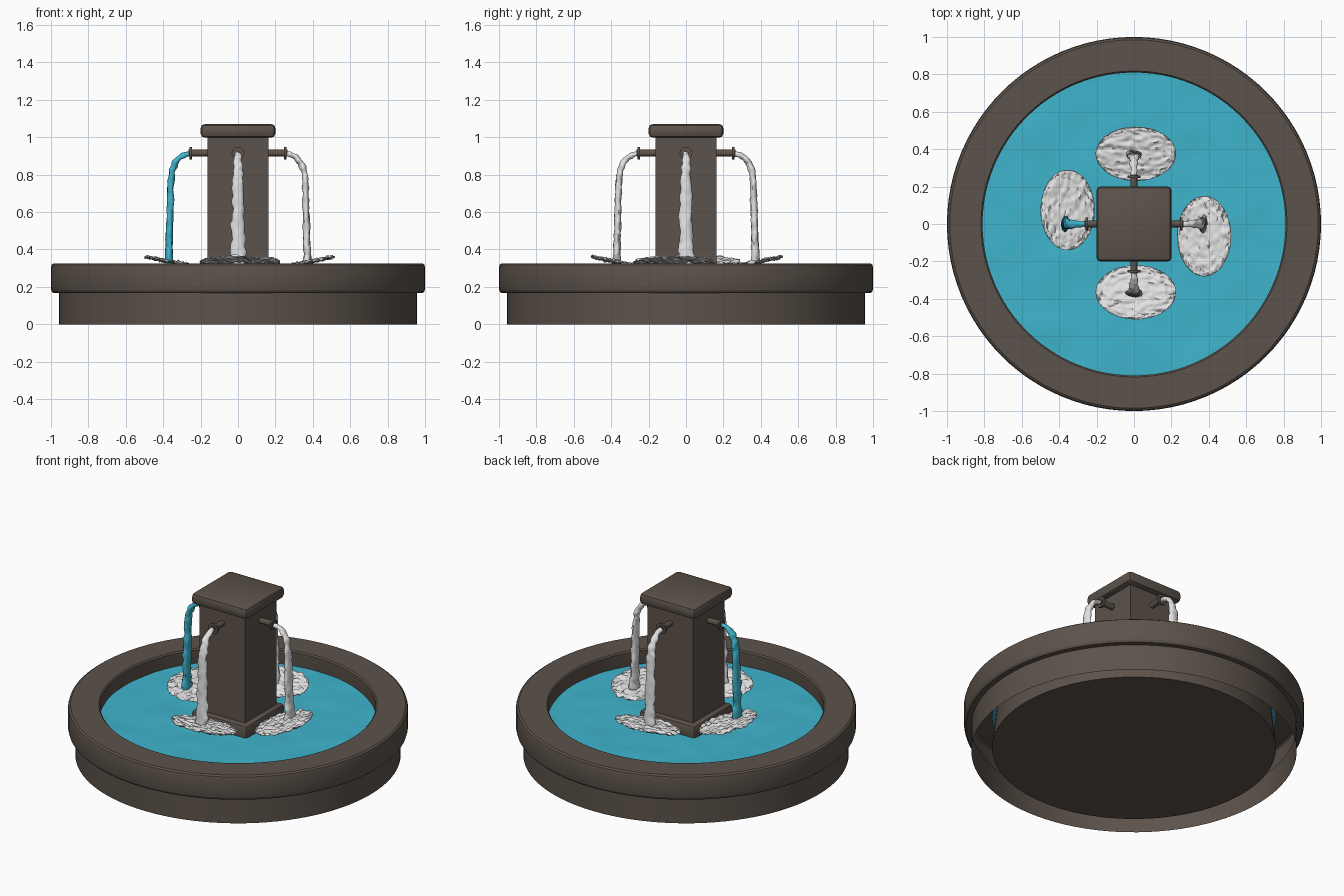
import bpy, bmesh
from math import sin, cos, pi, radians
from mathutils import Vector, Matrix, noise

cube = bpy.data.objects.get("Cube")
if cube:
    bpy.data.objects.remove(cube, do_unlink=True)


def material(name, rgb):
    m = bpy.data.materials.new(name)
    m.use_nodes = True
    m.diffuse_color = (*rgb, 1)
    bsdf = next(n for n in m.node_tree.nodes if n.type == 'BSDF_PRINCIPLED')
    bsdf.inputs["Base Color"].default_value = (*rgb, 1)
    return m


STONE = material("brown stone", (.107, .085, .069))
WATER = material("blue water", (.05, .46, .61))
FOAM = material("white foam", (.76, .76, .76))


def finish(name, bm, mat, matrix=Matrix(), angle=35):
    """Turn a bmesh into a named, coloured, smooth-shaded object."""
    bmesh.ops.recalc_face_normals(bm, faces=bm.faces)
    bm.transform(matrix)
    mesh = bpy.data.meshes.new(name)
    bm.to_mesh(mesh)
    bm.free()
    mesh.materials.append(mat)
    ob = bpy.data.objects.new(name, mesh)
    bpy.context.collection.objects.link(ob)
    bpy.ops.object.select_all(action='DESELECT')
    ob.select_set(True)
    bpy.context.view_layer.objects.active = ob
    bpy.ops.object.shade_smooth_by_angle(angle=radians(angle))
    return ob


def loft(rings, cap_start=False, cap_end=False):
    """Skin a list of closed rings of points."""
    bm = bmesh.new()
    rows = [[bm.verts.new(p) for p in ring] for ring in rings]
    n = len(rows[0])
    for a, b in zip(rows, rows[1:]):
        for i in range(n):
            j = (i + 1) % n
            bm.faces.new((a[i], a[j], b[j], b[i]))
    if cap_start:
        bm.faces.new(rows[0])
    if cap_end:
        bm.faces.new(rows[-1])
    return bm


def circle(r, z, n):
    return [Vector((r * cos(2 * pi * i / n), r * sin(2 * pi * i / n), z)) for i in range(n)]


def block(name, half, z0, z1, bevel=0):
    """Square stone block with chamfered edges."""
    bm = bmesh.new()
    bmesh.ops.create_cube(bm, size=1)
    bm.transform(Matrix.Translation((0, 0, (z0 + z1) / 2))
                 @ Matrix.Diagonal((2 * half, 2 * half, z1 - z0, 1)))
    if bevel:
        bmesh.ops.bevel(bm, geom=bm.edges[:], offset=bevel, segments=2,
                        profile=.5, affect='EDGES')
    return finish(name, bm, STONE)


# Basin: lower skirt, overhanging rim, inner wall and raised floor in one profile
basin = [(.957, 0), (.957, .168), (.988, .168), (.997, .176), (1, .188), (1, .304),
         (.996, .318), (.985, .326), (.818, .326), (.81, .318), (.812, .24), (.835, .02)]
finish("basin", loft([circle(r, z, 96) for r, z in basin], cap_end=True), STONE)

# Pool surface with gentle ripples
pool = [circle(.835 * k / 24, .232, 96) for k in range(24, 0, -1)]
for ring in pool:
    for p in ring:
        p.z += .006 * noise.noise(p * 7)
finish("pool_water", loft(pool, cap_end=True), WATER, angle=60)

# Square pillar with matching plinth and cap
block("plinth", .2, .2, .31, .02)
block("pillar", .163, .25, 1.02)
block("cap", .2, .998, 1.07, .022)

# Path of a falling jet: distance out, height, half width across, half depth
JET = [(.245, .915, .014, .014), (.28, .908, .016, .014), (.31, .893, .019, .015),
       (.335, .865, .022, .016), (.352, .82, .025, .017), (.36, .75, .029, .017),
       (.364, .6, .033, .018), (.368, .45, .038, .019), (.37, .32, .042, .022)]


def jet_mesh(seed):
    rings, steps, n = [], 7, 14
    pts = [tuple(a + (b - a) * k / steps for a, b in zip(p, q))
           for p, q in zip(JET, JET[1:]) for k in range(steps)] + [JET[-1]]
    for i, (x, z, wide, deep) in enumerate(pts):
        a, b = pts[max(i - 1, 0)], pts[min(i + 1, len(pts) - 1)]
        along = Vector((b[0] - a[0], 0, b[1] - a[1])).normalized()
        normal = Vector((-along.z, 0, along.x))
        ring = []
        for k in range(n):
            t = 2 * pi * k / n
            p = Vector((x, 0, z)) + normal * deep * cos(t) + Vector((0, wide * sin(t), 0))
            rough = 1 + .45 * noise.noise(Vector((p.x * 40, p.y * 40 + seed, p.z * 28)))
            ring.append(Vector((x, 0, z)) + (p - Vector((x, 0, z))) * rough)
        rings.append(ring)
    return loft(rings, True, True)


def foam_mesh(out, side, seed):
    """Rumpled flat patch, tilted up towards the rim."""
    bm = bmesh.new()
    bmesh.ops.create_icosphere(bm, subdivisions=5, radius=1)
    for v in bm.verts:
        x, y = v.co.x * .145, v.co.y * .215
        q = Vector((x * 55, y * 30, seed))
        z = .006 * v.co.z + .2 * x + .014 * noise.noise(q) + .007 * noise.noise(q * 2.3)
        v.co = (out + x, side + y, .333 + z)
    return bm


# Spout, jet and foam on each side of the pillar
SIDES = [("left", 0, .375, -.065), ("back", 90, .375, -.01),
         ("right", 180, .355, -.075), ("front", 270, .365, .01)]
SPOUT = [(.018, .15), (.018, .245), (.034, .245), (.034, .258), (.018, .258), (.018, .264)]
for i, (name, angle, out, side) in enumerate(SIDES):
    turn = Matrix.Rotation(radians(angle), 4, 'Z')
    lay = Matrix.Translation((0, 0, .915)) @ Matrix.Rotation(radians(90), 4, 'Y')
    spout = loft([circle(r, x, 20) for r, x in SPOUT], True, True)
    finish(name + "_spout", spout, STONE, turn @ lay)
    finish(name + "_jet", jet_mesh(i * 9), WATER if name == "right" else FOAM, turn, 60)
    finish(name + "_foam", foam_mesh(out, side, i * 5.3), FOAM, turn, 60)
